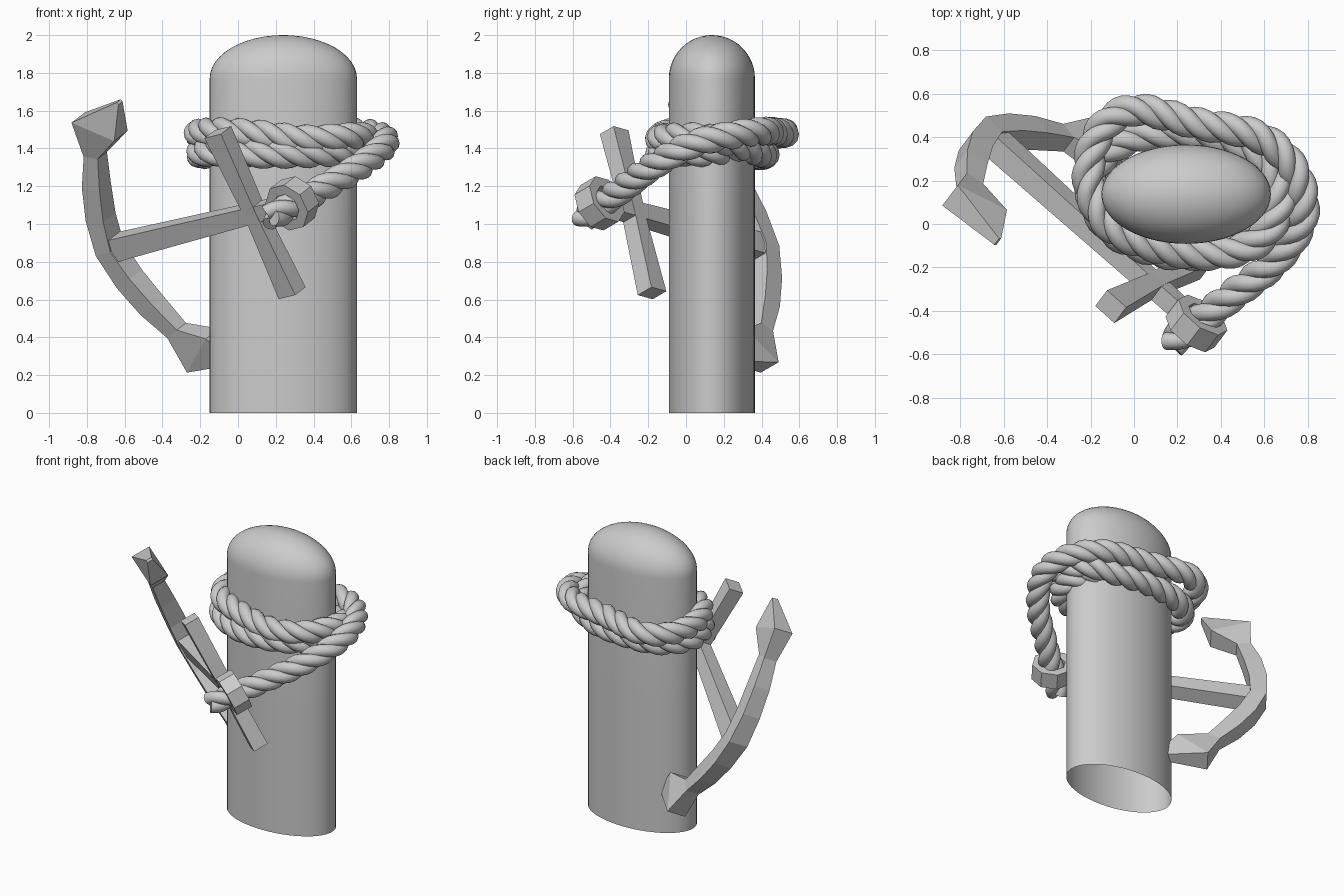
import bpy, bmesh
from math import sin, cos, pi, tau
from mathutils import Vector, Matrix

if "Cube" in bpy.data.objects:
    bpy.data.objects.remove(bpy.data.objects["Cube"])


def make_object(name, rings, smooth=False, close=False, caps=(True, True)):
    """Skin a list of equally sized point rings."""
    bm = bmesh.new()
    loops = [[bm.verts.new(p) for p in r] for r in rings]
    n = len(loops[0])
    pairs = list(zip(loops, loops[1:] + loops[:1])) if close else list(zip(loops, loops[1:]))
    for a, b in pairs:
        for i in range(n):
            j = (i + 1) % n
            bm.faces.new((a[i], a[j], b[j], b[i]))
    if not close:
        if caps[0]:
            bm.faces.new(loops[0][::-1])
        if caps[1]:
            bm.faces.new(loops[-1])
    bmesh.ops.recalc_face_normals(bm, faces=bm.faces)
    me = bpy.data.meshes.new(name)
    bm.to_mesh(me)
    bm.free()
    ob = bpy.data.objects.new(name, me)
    bpy.context.collection.objects.link(ob)
    if smooth:
        for p in me.polygons:
            p.use_smooth = True
    return ob


# Post: elliptical column with a domed top and an open bottom
def ellipse(k, z, n=56):
    return [(0.24 + 0.39 * k * cos(tau * i / n), 0.137 + 0.228 * k * sin(tau * i / n), z)
            for i in range(n)]


profile = [(1, 0), (1, 0.9)]
profile += [(cos(a), 1.77 + 0.23 * sin(a)) for a in [i * pi / 24 for i in range(12)]]
profile.append((0.02, 2.0))
make_object("post", [ellipse(k, z) for k, z in profile], True, caps=(False, True))

# Anchor frame: u along the shank, v along the stock, w across the flat anchor
ORIGIN = Vector((0.09, -0.28, 1.06))
U = Vector((0.731, -0.658, 0.183)).normalized()
V = Vector((-0.42, -0.20, 0.885))
V = (V - U * V.dot(U)).normalized()
W = U.cross(V)


def anchor(u, v, w):
    return ORIGIN + U * u + V * v + W * w


def section(a, b, t):
    """Rectangle between two in-plane points with half thickness t."""
    return [anchor(*a, -t), anchor(*b, -t), anchor(*b, t), anchor(*a, t)]


# Shank
make_object("anchor_shank", [section((u, -h), (u, h), t) for u, h, t in
                             [(-1.04, 0.065, 0.055), (0.17, 0.043, 0.042)]])

# Stock
make_object("anchor_stock", [section((-h, v), (h, v), t) for v, h, t in
                             [(-0.48, 0.06, 0.05), (0, 0.042, 0.045), (0.48, 0.06, 0.05)]])

# Arms with pointed flukes, mirrored about the shank
half = [((-1.105, 0), (-1.0, 0), 0.065),
        ((-1.07, 0.2), (-0.96, 0.17), 0.06),
        ((-1.0, 0.38), (-0.895, 0.34), 0.055),
        ((-0.905, 0.54), (-0.82, 0.51), 0.045),
        ((-0.863, 0.745), (-0.64, 0.59), 0.065),
        ((-0.55, 0.78), (-0.545, 0.765), 0.02)]
lower = [((a[0], -a[1]), (b[0], -b[1]), t) for a, b, t in half[:0:-1]]
make_object("anchor_arms", [section(*s) for s in lower + half])

# Eye at the head of the shank
eye = []
for i in range(8):
    a = tau * (i + 0.5) / 8
    eye.append([anchor(0.27 + r * cos(a), r * sin(a), w)
                for r, w in [(0.135, -0.055), (0.135, 0.055), (0.078, 0.055), (0.078, -0.055)]])
make_object("anchor_eye", eye, close=True)

# Rope path: through the eye, then twice around the post
path = [Vector(p) for p in [
    (.17, -.545, 1.03), (.27, -.47, 1.09), (.45, -.33, 1.19), (.65, -.17, 1.31),
    (.775, .03, 1.42), (.74, .24, 1.47), (.58, .40, 1.49), (.30, .46, 1.49),
    (.00, .525, 1.48), (-.16, .42, 1.47), (-.21, .20, 1.48), (-.12, .00, 1.49),
    (.08, -.10, 1.48), (.35, -.14, 1.45), (.57, -.08, 1.46), (.67, .10, 1.46),
    (.62, .28, 1.42), (.45, .38, 1.38), (.20, .42, 1.37), (-.05, .38, 1.36),
    (-.20, .22, 1.37), (-.13, .00, 1.38), (.08, -.12, 1.37), (.33, -.135, 1.37),
    (.55, -.06, 1.38), (.63, .12, 1.38), (.52, .26, 1.40)]]


def smooth_path(pts, steps=10):
    ext = [2 * pts[0] - pts[1]] + pts + [2 * pts[-1] - pts[-2]]
    out = []
    for a, b, c, d in zip(ext, ext[1:], ext[2:], ext[3:]):
        for k in range(steps):
            t = k / steps
            out.append(0.5 * (2 * b + (c - a) * t + (2 * a - 5 * b + 4 * c - d) * t * t
                              + (3 * b - a - 3 * c + d) * t ** 3))
    return out + [pts[-1]]


line = smooth_path(path)
PITCH, OFFSET, STRAND = 0.36, 0.036, 0.041

# Three twisted rope strands
for s in range(3):
    pts, dist = [], 0.0
    for i, p in enumerate(line):
        if i:
            dist += (p - line[i - 1]).length
        tan = (line[min(i + 1, len(line) - 1)] - line[max(i - 1, 0)]).normalized()
        side = tan.cross(Vector((0, 0, 1))).normalized()
        up = tan.cross(side)
        a = tau * (dist / PITCH + s / 3)
        pts.append(p + (side * cos(a) + up * sin(a)) * OFFSET)
    rings = []
    for i, p in enumerate(pts):
        tan = (pts[min(i + 1, len(pts) - 1)] - pts[max(i - 1, 0)]).normalized()
        side = tan.cross(Vector((0, 0, 1))).normalized()
        up = tan.cross(side)
        rings.append([p + (side * cos(tau * k / 12) + up * sin(tau * k / 12)) * STRAND
                      for k in range(12)])
    ob = make_object(f"rope_strand_{s + 1}", rings, True)
    for f in ob.data.polygons:
        f.use_smooth = len(f.vertices) == 4
